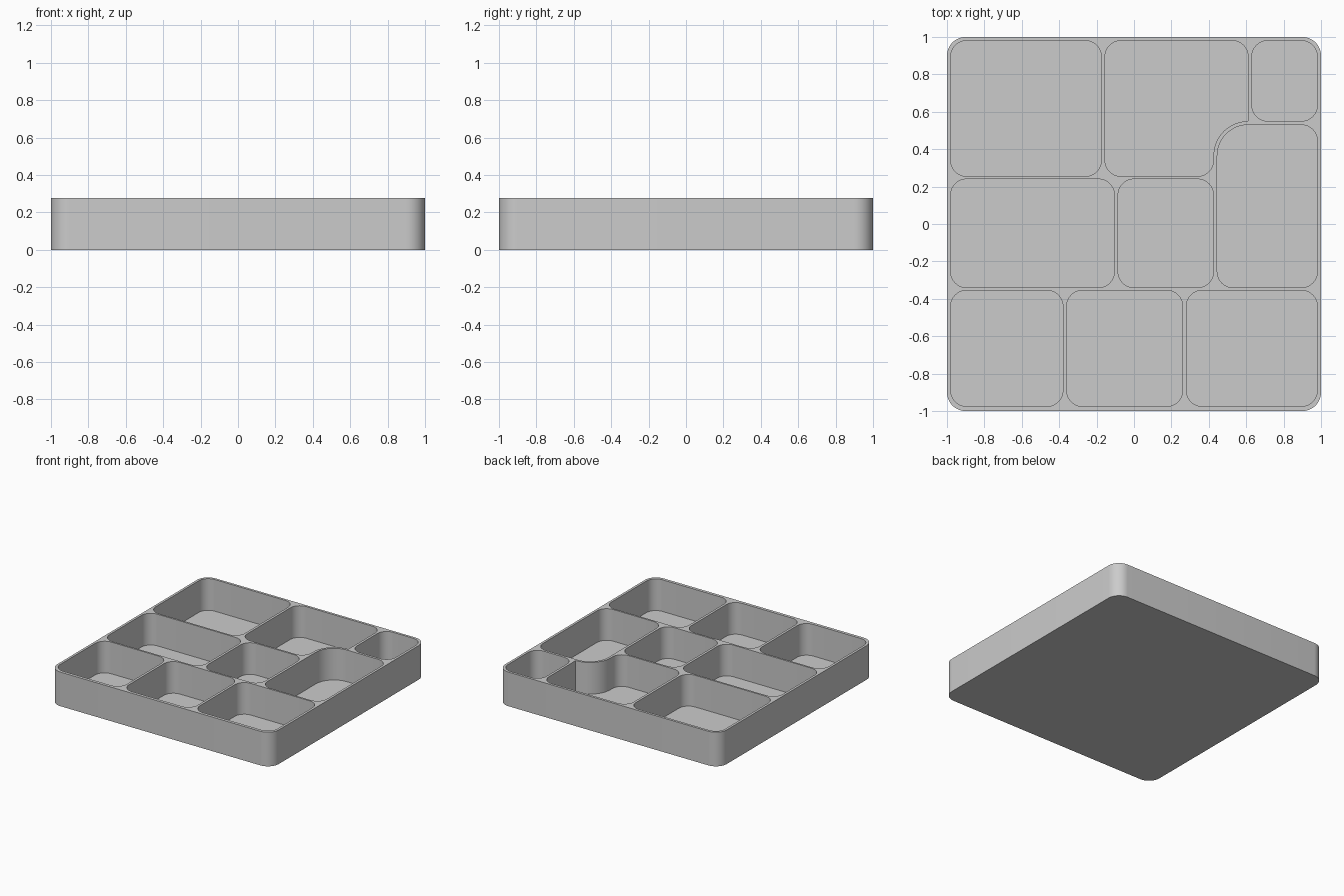
import bpy, bmesh, math
from mathutils import Vector

if "Cube" in bpy.data.objects:
    bpy.data.objects.remove(bpy.data.objects["Cube"], do_unlink=True)

HEIGHT, FLOOR, RADIUS, STEPS = 0.278, 0.02, 0.085, 12


def rounded(corners):
    """Fillet the right-angled corners (x, y, radius) of a closed outline."""
    points = []
    for i, (x, y, r) in enumerate(corners):
        if r == 0:
            continue  # the neighbouring arc already ends on this corner
        corner = Vector((x, y))
        before = (Vector(corners[i - 1][:2]) - corner).normalized()
        after = (Vector(corners[(i + 1) % len(corners)][:2]) - corner).normalized()
        centre = corner + r * (before + after)
        for k in range(STEPS + 1):
            t = math.pi / 2 * k / STEPS
            points.append(centre - r * (after * math.cos(t) + before * math.sin(t)))
    return points


def box(x0, x1, y0, y1, top_left=RADIUS, r=RADIUS):
    return rounded([(x0, y0, r), (x1, y0, r), (x1, y1, r), (x0, y1, top_left)])


# Outer outline and compartment outlines
outer = box(-1, 1, -1, 1, 0.1, 0.1)
pockets = [
    box(-0.98, -0.175, 0.255, 0.98),
    box(0.63, 0.98, 0.55, 0.98),
    box(-0.98, -0.105, -0.34, 0.24),
    box(-0.085, 0.425, -0.34, 0.24),
    box(0.445, 0.98, -0.34, 0.53, top_left=0.165),
    box(-0.98, -0.38, -0.975, -0.355),
    box(-0.36, 0.26, -0.975, -0.355),
    box(0.28, 0.98, -0.975, -0.355),
    # compartment that wraps around its neighbour's large round corner
    rounded([(-0.155, 0.255, RADIUS), (0.425, 0.255, RADIUS), (0.425, 0.55, 0.185),
             (0.61, 0.55, 0), (0.61, 0.98, RADIUS), (-0.155, 0.98, RADIUS)]),
]

bm = bmesh.new()
rim_edges = []


def shell(outline, low):
    """Walls from the rim down to a flat cap at height low."""
    top = [bm.verts.new((p.x, p.y, HEIGHT)) for p in outline]
    bottom = [bm.verts.new((p.x, p.y, low)) for p in outline]
    for i in range(len(top)):
        j = (i + 1) % len(top)
        bm.faces.new((top[i], bottom[i], bottom[j], top[j]))
        rim_edges.append(bm.edges.get((top[i], top[j])))
    bm.faces.new(bottom)


shell(outer, 0)
for pocket in pockets:
    shell(pocket, FLOOR)

# Flat rim joining all the walls
bmesh.ops.triangle_fill(bm, edges=rim_edges, use_beauty=True, normal=(0, 0, 1))
bmesh.ops.recalc_face_normals(bm, faces=bm.faces)

mesh = bpy.data.meshes.new("compartment_tray")
bm.to_mesh(mesh)
bm.free()
tray = bpy.data.objects.new("compartment_tray", mesh)
bpy.context.collection.objects.link(tray)

# Plain grey plastic
grey = bpy.data.materials.new("light_grey")
grey.use_nodes = True
colour = (0.6, 0.6, 0.6, 1)
grey.diffuse_color = colour
grey.node_tree.nodes["Principled BSDF"].inputs["Base Color"].default_value = colour
mesh.materials.append(grey)

bpy.ops.object.select_all(action="DESELECT")
tray.select_set(True)
bpy.context.view_layer.objects.active = tray
bpy.ops.object.shade_smooth_by_angle(angle=math.radians(30))
